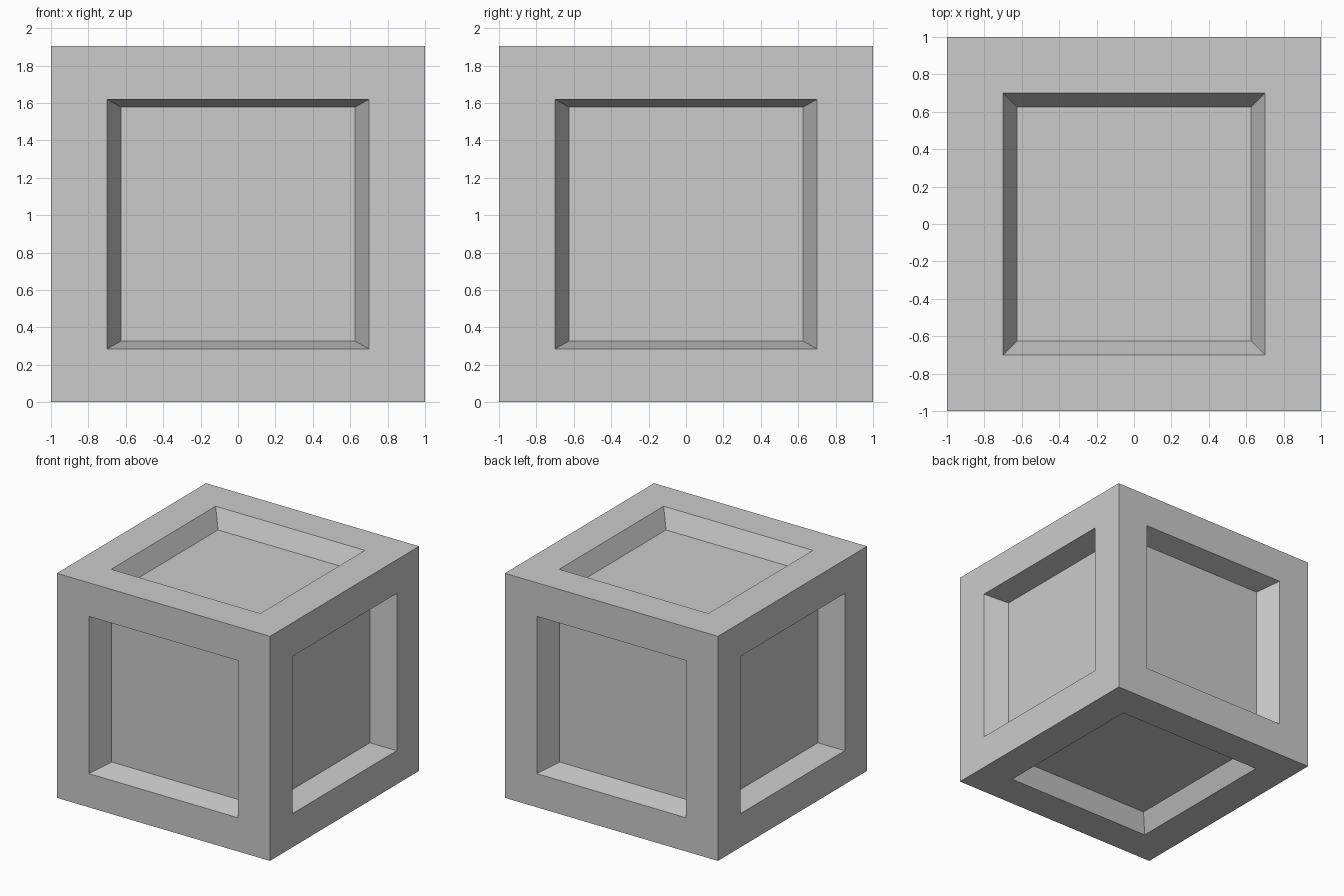
import bpy, bmesh

if "Cube" in bpy.data.objects:
    bpy.data.objects.remove(bpy.data.objects["Cube"])

HALF_HEIGHT = 0.9525

bm = bmesh.new()
bmesh.ops.create_cube(bm, size=2)
panels = list(bm.faces)

# Flat border on every side, then a recessed panel with sloped walls
bmesh.ops.inset_individual(bm, faces=panels, thickness=0.3, use_even_offset=True)
bmesh.ops.inset_individual(bm, faces=panels, thickness=0.075, depth=-0.2,
                           use_even_offset=True)

# The outer frame is slightly squat; the recessed panels stay a true cube
panel_verts = {v for f in panels for v in f.verts}
for v in bm.verts:
    if v not in panel_verts:
        v.co.z *= HALF_HEIGHT
    v.co.z += HALF_HEIGHT

mesh = bpy.data.meshes.new("crate")
bm.to_mesh(mesh)
bm.free()
crate = bpy.data.objects.new("crate", mesh)
bpy.context.collection.objects.link(crate)
